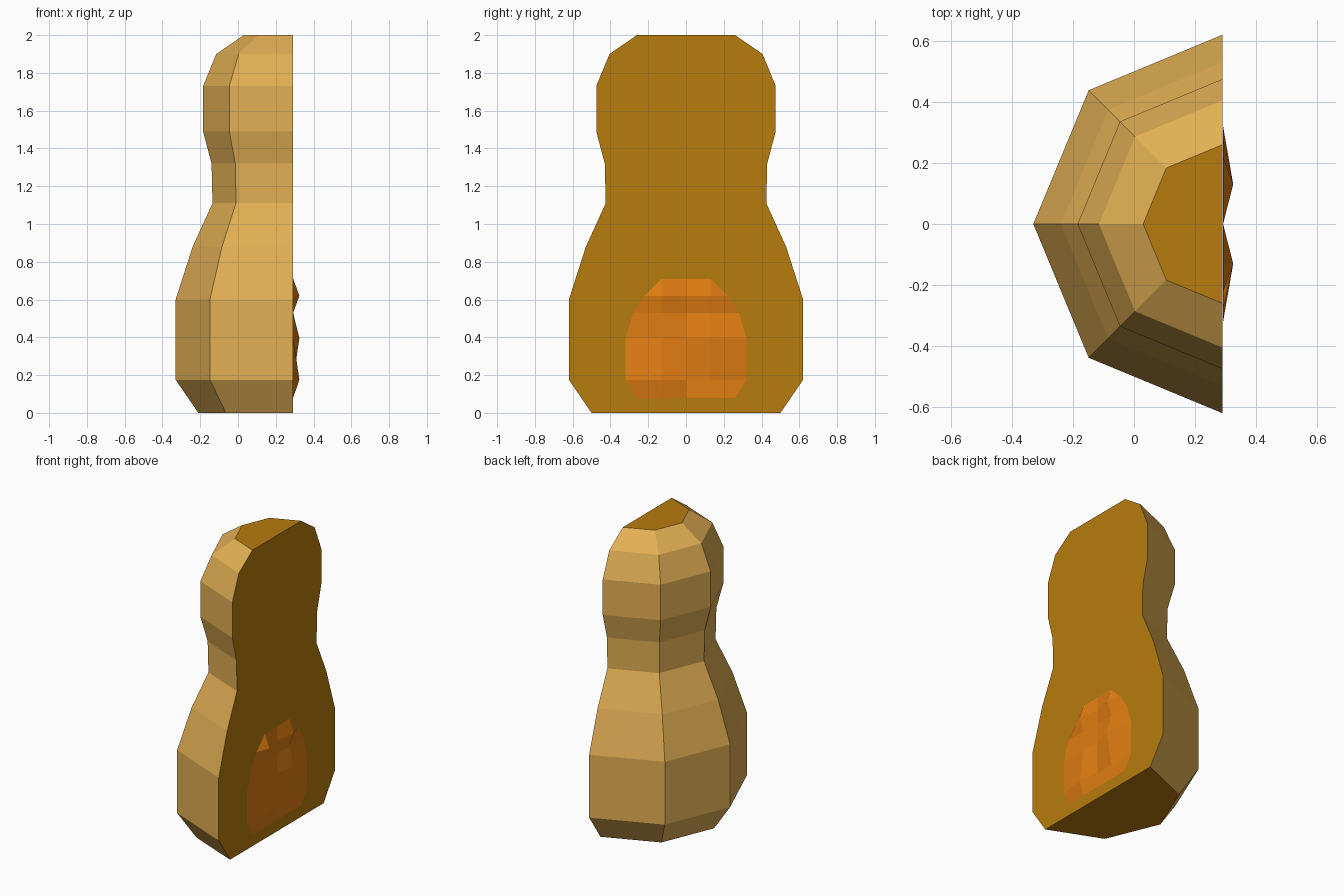
import bpy, bmesh, math

if "Cube" in bpy.data.objects:
    bpy.data.objects.remove(bpy.data.objects["Cube"])

CUT_X = 0.29  # plane of the sliced face, also the lathe axis


def material(name, srgb):
    mat = bpy.data.materials.new(name)
    lin = [c / 12.92 if c <= 0.04045 else ((c + 0.055) / 1.055) ** 2.4 for c in srgb]
    mat.diffuse_color = (*lin, 1)
    mat.use_nodes = True
    mat.node_tree.nodes["Principled BSDF"].inputs["Base Color"].default_value = mat.diffuse_color
    return mat


def make_object(name, bm, mats):
    mesh = bpy.data.meshes.new(name)
    bm.to_mesh(mesh)
    bm.free()
    for m in mats:
        mesh.materials.append(m)
    obj = bpy.data.objects.new(name, mesh)
    bpy.context.collection.objects.link(obj)
    return obj


skin = material("tan skin", (0.89, 0.69, 0.33))
flesh = material("golden flesh", (0.72, 0.485, 0.055))
pulp = material("orange pulp", (0.88, 0.49, 0.07))

# Halved squash: half of an eight-sided lathe, (radius, height) profile
profile = [(0.50, 0), (0.62, 0.175), (0.62, 0.60), (0.53, 0.88), (0.425, 1.11),
           (0.43, 1.32), (0.475, 1.49), (0.475, 1.73), (0.405, 1.90), (0.26, 2.0)]
bm = bmesh.new()
rings = []
for r, z in profile:
    angles = [math.radians(90 + 45 * i) for i in range(5)]
    rings.append([bm.verts.new((CUT_X + r * math.cos(a), r * math.sin(a), z)) for a in angles])
for low, high in zip(rings, rings[1:]):
    for i in range(4):
        bm.faces.new((low[i], low[i + 1], high[i + 1], high[i]))
# Flesh: bottom, top and sliced face
caps = [rings[0][::-1], rings[-1],
        [ring[4] for ring in rings] + [ring[0] for ring in reversed(rings)]]
for cap in caps:
    bm.faces.new(cap).material_index = 1
bmesh.ops.recalc_face_normals(bm, faces=bm.faces)
make_object("squash_half", bm, [skin, flesh])

# Seed pulp: low lumpy patch, rows of (height, half width, left bump, right bump)
rows = [(0.08, 0.26, 0, 0), (0.175, 0.32, 1, 0), (0.395, 0.32, 0, 1),
        (0.53, 0.28, 0, 0), (0.62, 0.22, 1, 1), (0.71, 0.13, 0, 0)]
bm = bmesh.new()
grid = []
for z, w, left, right in rows:
    points = [(-w, 0), (-0.13, left), (0, 0), (0.13, right), (w, 0)]
    grid.append([bm.verts.new((CUT_X + 0.002 + 0.033 * b, y, z)) for y, b in points])
for low, high in zip(grid, grid[1:]):
    for i in range(4):
        bm.faces.new((low[i], low[i + 1], high[i + 1], high[i]))
bmesh.ops.remove_doubles(bm, verts=bm.verts, dist=0.0005)
make_object("seed_pulp", bm, [pulp])
